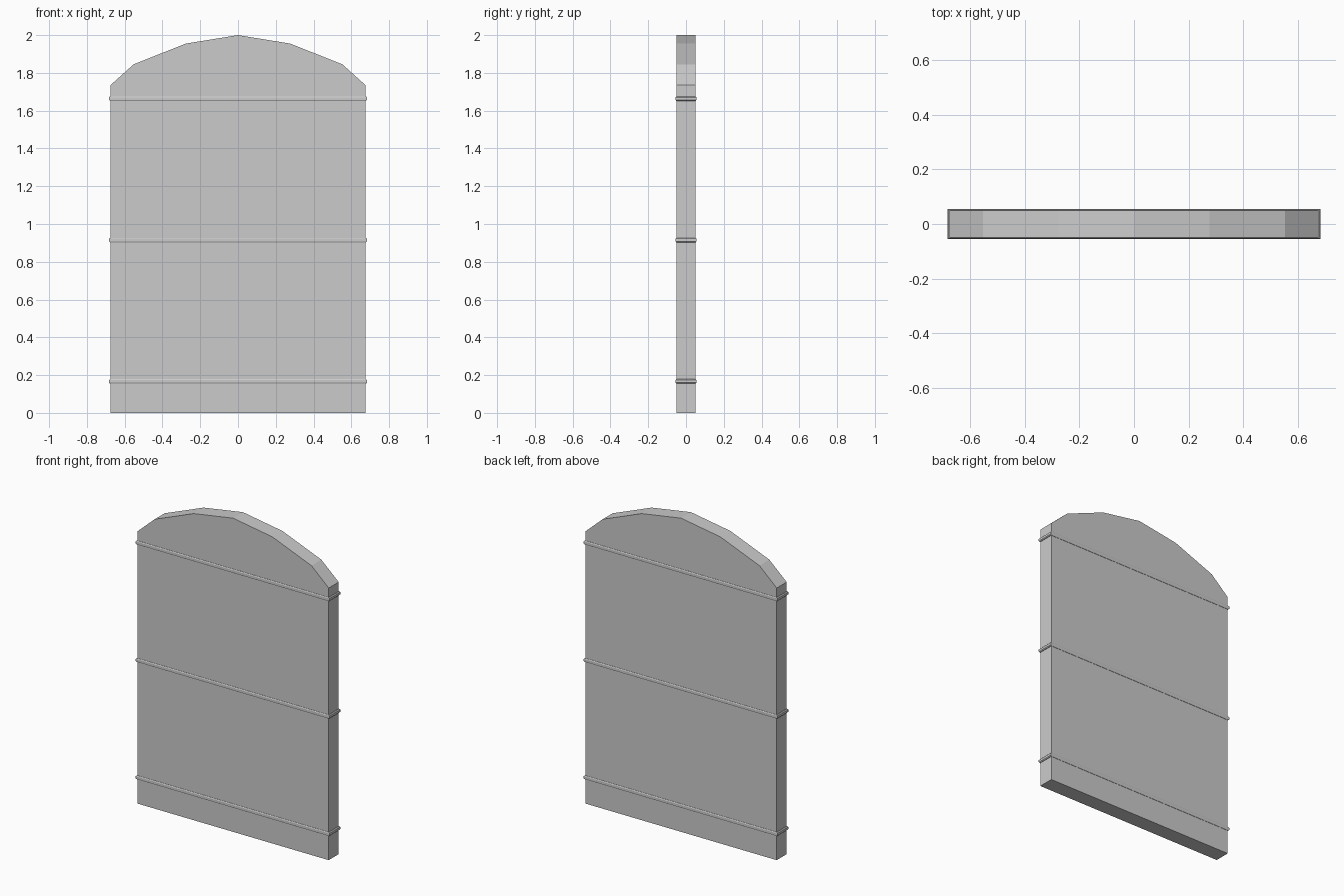
import bpy, bmesh

if "Cube" in bpy.data.objects:
    bpy.data.objects.remove(bpy.data.objects["Cube"])

HALF_W, HALF_D = 0.675, 0.05


def finish(name, bm):
    bmesh.ops.recalc_face_normals(bm, faces=bm.faces)
    mesh = bpy.data.meshes.new(name)
    bm.to_mesh(mesh)
    bm.free()
    obj = bpy.data.objects.new(name, mesh)
    bpy.context.collection.objects.link(obj)
    return obj


# Arched slab: half outline mirrored, then extruded through its depth
half = [(HALF_W, 0), (HALF_W, 1.735), (0.553, 1.845), (0.277, 1.955)]
outline = half + [(0, 2.0)] + [(-x, z) for x, z in reversed(half)]
bm = bmesh.new()
face = bm.faces.new([bm.verts.new((x, -HALF_D, z)) for x, z in outline])
ext = bmesh.ops.extrude_face_region(bm, geom=[face])
moved = [v for v in ext["geom"] if isinstance(v, bmesh.types.BMVert)]
bmesh.ops.translate(bm, verts=moved, vec=(0, 2 * HALF_D, 0))
finish("arched_door_slab", bm)


# Thin rounded band wrapped round the slab
def band(name, z):
    profile = [(-0.002, -0.012), (0.003, -0.012), (0.008, -0.007),
               (0.008, 0.007), (0.003, 0.012), (-0.002, 0.012)]
    bm = bmesh.new()
    loops = []
    for out, dz in profile:
        x, y = HALF_W + out, HALF_D + out * 0.6
        loops.append([bm.verts.new((sx * x, sy * y, z + dz))
                      for sx, sy in ((-1, -1), (1, -1), (1, 1), (-1, 1))])
    for i, a in enumerate(loops):
        b = loops[(i + 1) % len(loops)]
        for k in range(4):
            n = (k + 1) % 4
            bm.faces.new((a[k], a[n], b[n], b[k]))
    finish(name, bm)


for name, z in (("lower_band", 0.167), ("middle_band", 0.915), ("upper_band", 1.664)):
    band(name, z)
